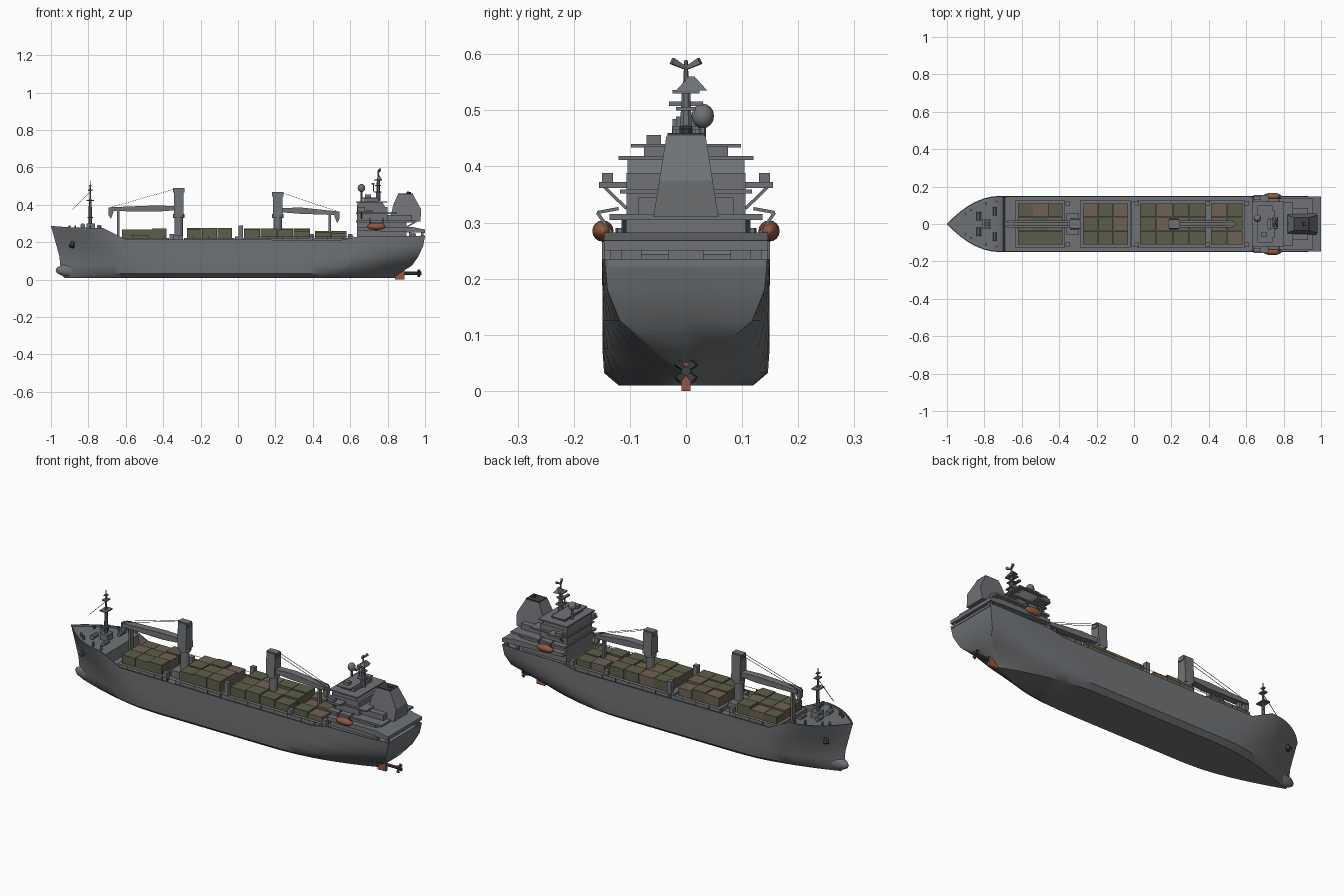
import bpy, bmesh, math, random
from mathutils import Vector

if "Cube" in bpy.data.objects:
    bpy.data.objects.remove(bpy.data.objects["Cube"])

random.seed(4)

def material(name, rgb):
    m = bpy.data.materials.new(name)
    m.diffuse_color = (*rgb, 1)
    m.use_nodes = True
    m.node_tree.nodes["Principled BSDF"].inputs["Base Color"].default_value = m.diffuse_color
    return m

GREY = material("hull_grey", (0.16, 0.17, 0.18))
DARK = material("dark_grey", (0.05, 0.05, 0.055))
OLIVE = material("cargo_olive", (0.11, 0.11, 0.07))
BROWN = material("cargo_brown", (0.16, 0.12, 0.09))
RUST = material("boat_rust", (0.28, 0.10, 0.05))

def make(name, verts, faces, mat=GREY, smooth=False):
    me = bpy.data.meshes.new(name)
    me.from_pydata([tuple(v) for v in verts], [], faces)
    bm = bmesh.new()
    bm.from_mesh(me)
    bmesh.ops.remove_doubles(bm, verts=bm.verts, dist=1e-5)
    bmesh.ops.recalc_face_normals(bm, faces=bm.faces)
    bm.to_mesh(me)
    bm.free()
    me.materials.append(mat)
    ob = bpy.data.objects.new(name, me)
    bpy.context.collection.objects.link(ob)
    if smooth:
        bpy.ops.object.select_all(action='DESELECT')
        ob.select_set(True)
        bpy.context.view_layer.objects.active = ob
        bpy.ops.object.shade_smooth_by_angle(angle=math.radians(35))
    return ob

def prism(name, profile, y0, y1, mat=GREY, top=1.0):
    """Side profile (x, z) extruded across y; top narrows the highest points."""
    n, zs = len(profile), [p[1] for p in profile]
    lo, hi, c = min(zs), max(zs), (y0 + y1) / 2
    w = lambda y, z: c + (y - c) * (1 + (top - 1) * (z - lo) / (hi - lo))
    v = [(x, w(y, z), z) for y in (y0, y1) for x, z in profile]
    f = [tuple(range(n)), tuple(range(n, 2 * n))]
    f += [(i, (i + 1) % n, n + (i + 1) % n, n + i) for i in range(n)]
    return make(name, v, f, mat)

def box(name, x0, x1, y0, y1, z0, z1, mat=GREY, top=1.0):
    return prism(name, [(x0, z0), (x1, z0), (x1, z1), (x0, z1)], y0, y1, mat, top)

def rod(name, p, q, r, mat=GREY, sides=6, r2=None):
    p, q = Vector(p), Vector(q)
    rot = (q - p).to_track_quat('Z', 'Y')
    v = []
    for c, rad in ((p, r), (q, r if r2 is None else r2)):
        for i in range(sides):
            a = 2 * math.pi * (i + 0.5) / sides
            v.append(c + rot @ Vector((rad * math.cos(a), rad * math.sin(a), 0)))
    f = [tuple(range(sides)), tuple(range(sides, 2 * sides))]
    f += [(i, (i + 1) % sides, sides + (i + 1) % sides, sides + i) for i in range(sides)]
    return make(name, v, f, mat)

def ball(name, c, r, mat=GREY, seg=12):
    bpy.ops.mesh.primitive_uv_sphere_add(segments=seg, ring_count=8, location=c)
    ob = bpy.context.object
    ob.name, ob.scale = name, r
    ob.data.materials.append(mat)
    bpy.ops.object.shade_smooth_by_angle(angle=math.radians(40))
    return ob

# Hull: waterlines (z, bow x, entrance, power, stern x, run, half width, transom half width)
LEVELS = [(0.01, -0.93, 0.50, 1.6, 0.84, 0.55, 0.120, 0.004),
          (0.032, -0.945, 0.48, 1.6, 0.86, 0.50, 0.146, 0.008),
          (0.075, -0.95, 0.45, 1.7, 0.93, 0.42, 0.149, 0.06),
          (0.125, -0.955, 0.42, 1.7, 0.965, 0.32, 0.149, 0.118),
          (0.18, -0.97, 0.36, 1.8, 0.99, 0.25, 0.149, 0.140),
          (None, -1.0, 0.28, 2.0, 1.0, 0.15, 0.150, 0.145)]
SHEER = [(-1, .287), (-.9, .28), (-.72, .275), (-.6, .216), (.55, .212), (.64, .23), (1, .235)]
STATIONS = [-1, -.985, -.96, -.93, -.89, -.85, -.8, -.76, -.72, -.70, -.69, -.65, -.6, -.52, -.4,
            -.2, 0, .2, .35, .45, .55, .63, .64, .7, .77, .84, .9, .95, .98, 1]

def sheer(x):
    for (a, za), (b, zb) in zip(SHEER, SHEER[1:]):
        if x <= b:
            return za + (zb - za) * (x - a) / (b - a)
    return SHEER[-1][1]

def section(sx, close=False):
    u, pts = (sx + 1) / 2, []
    for z, bow, ent, power, stern, run, hw, tr in LEVELS:
        x = bow + u * (stern - bow)
        y = hw * (1 - (1 - min(1, (x - bow) / ent)) ** power)
        s = max(0, (x - stern + run) / run)
        y = min(y, tr + (hw - tr) * (1 - s * s))
        pts.append((x, 0 if close else y, sheer(x) if z is None else z))
    x, y, z = pts[-1]
    yi = max(0, y - 0.006)
    deck = z - 0.01 if x <= -0.695 else (0.2 if x < 0.635 else 0.222)
    return [(pts[0][0], 0, 0.01)] + pts + [(x, yi, z), (x, yi, deck), (x, 0, deck)]

rows = [section(s) for s in STATIONS] + [section(1, True)]
n = len(rows[0])
faces = [(i * n + j, i * n + j + 1, (i + 1) * n + j + 1, (i + 1) * n + j)
         for i in range(len(rows) - 1) for j in range(n - 1)]
half = [v for r in rows for v in r]
both = half + [(x, -y, z) for x, y, z in half]
make("hull", both, faces + [tuple(k + len(half) for k in reversed(f)) for f in faces], GREY, True)
ball("bow_bulb", (-0.875, 0, 0.05), (0.1, 0.03, 0.038))

# Rudder and propeller
box("rudder", 0.84, 0.89, -0.008, 0.008, 0.0, 0.07, RUST)
rod("propeller_shaft", (0.8, 0, 0.035), (0.98, 0, 0.035), 0.009, DARK)
for i in range(4):
    a = math.pi * (i + 0.5) / 2
    rod("propeller_blade", (0.962, 0, 0.035),
        (0.968, 0.022 * math.sin(a), 0.035 + 0.022 * math.cos(a)), 0.005, DARK, 4, 0.009)

# Hatch coamings and cargo stacks (x0, x1, top, columns)
for x0, x1, top, cols in [(-.62, -.38, .268, 3), (-.275, -.03, .272, 3), (.03, .385, .268, 4), (.41, .58, .256, 2)]:
    box("hatch_coaming", x0 - .015, x1 + .01, -.125, .125, .195, .222)
    step, yw = (x1 - x0) / cols, 0.22 / 3
    for i in range(cols):
        for j in range(3):
            a, b = x0 + i * step, -0.11 + j * yw
            box("cargo_block", a + .001, a + step - .001, b + .001, b + yw - .001, .22,
                top + random.choice((0, 0, .005, -.008)), random.choice((OLIVE, OLIVE, BROWN)))

# Deck houses and posts between hatches, side walkway fittings
for x in (-.33, .21):
    box("crane_house", x - .03, x + .035, -.06, .06, .195, .235)
for x in (-.355, .015, .395, .6):
    for s in (-1, 1):
        box("hatch_post", x - .012, x + .012, s * .11 - .012, s * .11 + .012, .195, .29 if x == .015 else .245)
box("hatch_bridge", -.015, .02, -.12, .12, .195, .23)
for s in (-1, 1):
    for i in range(15):
        x = -.56 + i * .08
        rod("rail_post", (x, s * .146, .205), (x, s * .146, .235), .0016, GREY, 4)
    rod("side_rail", (-.58, s * .146, .234), (.62, s * .146, .232), .0012, GREY, 4)

# Deck cranes (pedestal x, top z, boom tip x, boom root z, tip z)
for x, top, tip, zr, zt in [(-.317, .485, -.68, .383, .375), (.213, .465, .53, .372, .353)]:
    d = 1 if tip > x else -1
    rod("crane_pedestal", (x, 0, .2), (x, 0, .345), .023, GREY, 12)
    rod("crane_collar", (x, 0, .33), (x, 0, .35), .031, GREY, 12)
    box("crane_tower", x - .026, x + .026, -.03, .03, .345, top, GREY, .8)
    box("crane_head", x - .03, x + .03, -.018, .018, top - .02, top + .004)
    root = x + d * .02
    prism("crane_boom", [(root, zr - .012), (root + d * .1, zr - .02), (tip, zt - .008),
                         (tip, zt + .012), (root + d * .1, zr + .014), (root, zr + .01)], -.02, .02, GREY)
    prism("boom_tip", [(tip - d * .02, zt + .014), (tip + d * .012, zt + .01), (tip + d * .012, zt - .03),
                       (tip, zt - .05), (tip - d * .012, zt - .02)], -.012, .012)
    for s in (-1, 1):
        rod("crane_cable", (x + d * .02, s * .01, top), (tip, s * .01, zt + .012), .0012, DARK, 4)
    box("boom_rest", tip - d * .04 - .006, tip - d * .04 + .006, -.012, .012, .2, zt - .008)

# Forecastle: mast, stay, winches, bollards and anchors
rod("foremast", (-.79, 0, .26), (-.79, 0, .43), .011, GREY, 8, .008)
rod("foremast_top", (-.79, 0, .43), (-.79, 0, .53), .006, GREY, 6, .002)
for z, w in ((.33, .02), (.42, .028), (.475, .018), (.5, .01)):
    box("foremast_platform", -.79 - w * .7, -.79 + w * .7, -w, w, z, z + .006)
rod("forestay", (-.79, 0, .47), (-.885, 0, .375), .0015, DARK, 4)
box("foremast_base", -.81, -.765, -.025, .025, .26, .3)
for s in (-1, 1):
    rod("anchor_winch", (-.83, s * .02, .288), (-.83, s * .065, .288), .013, GREY, 8)
    rod("mooring_winch", (-.745, s * .045, .283), (-.745, s * .09, .283), .011, GREY, 8)
    for x, y in ((-.9, .055), (-.87, .075), (-.79, .11), (-.735, .12)):
        rod("bollard", (x, s * y, .26), (x, s * y, .29), .006, GREY, 6)
    rod("anchor", (-.875, s * .05, .22), (-.89, s * .072, .175), .008, DARK, 6, .015)

# Superstructure decks
box("poop_house", .635, .9, -.115, .115, .215, .31)
prism("boat_deck", [(.635, .263), (1.0, .25), (1.0, .268), (.93, .282), (.635, .282)], -.146, .146)
box("upper_deck", .63, .955, -.136, .136, .305, .315)
box("aft_house", .8, .93, -.085, .085, .31, .345)
box("accommodation", .637, .8, -.106, .106, .31, .388)
box("cabin_deck", .632, .85, -.118, .118, .352, .359)
prism("bridge", [(.635, .385), (.79, .385), (.77, .415), (.64, .415)], -.104, .104)
box("bridge_roof", .63, .8, -.12, .12, .412, .419)
box("top_house", .67, .75, -.075, .075, .418, .436)
box("roof_platform", .66, .74, -.098, .098, .434, .44)
box("roof_locker", .68, .71, -.07, -.045, .44, .456)
for s in (-1, 1):
    box("bridge_wing", .64, .72, *sorted((s * .1, s * .155)), .362, .372)
    box("wing_wall", .64, .68, *sorted((s * .13, s * .15)), .37, .388)
    rod("wing_brace", (.66, s * .106, .325), (.66, s * .145, .363), .004, GREY, 4)
    for x in (.92, .985):
        box("stern_pillar", x - .007, x + .007, s * .125 - .01, s * .125 + .01, .22, .26)
    rod("stern_winch", (.94, s * .03, .238), (.94, s * .08, .238), .013, GREY, 8)
    rod("stern_ladder", (.9, s * .11, .28), (.95, s * .11, .31), .005, GREY, 4)
    # Lifeboats on davits
    ball("lifeboat", (.74, s * .148, .285), (.05, .019, .019), RUST)
    for x in (.705, .775):
        rod("davit", (x, s * .125, .27), (x, s * .158, .318), .004, GREY, 4)
        rod("davit_arm", (x, s * .158, .318), (x, s * .12, .325), .004, GREY, 4)

# Funnel
prism("funnel", [(.81, .31), (.975, .31), (.98, .375), (.935, .455), (.855, .455), (.83, .4)],
      -.058, .058, GREY, .6)
box("funnel_cap", .855, .935, -.033, .033, .45, .46, DARK)
rod("exhaust_pipe", (.91, 0, .45), (.915, 0, .47), .013, DARK, 8)

# Main mast, radars and satellite dome
rod("main_mast", (.75, 0, .42), (.75, 0, .54), .014, GREY, 8, .008)
rod("main_mast_top", (.75, 0, .53), (.75, 0, .59), .006, GREY, 6, .003)
for z, w in ((.465, .022), (.5, .018), (.53, .024)):
    box("mast_platform", .75 - w, .75 + w * .8, -w, w, z, z + .006)
prism("mast_bracket", [(.74, .535), (.77, .535), (.755, .56)], -.018, .038, GREY, .2)
box("radar_scanner", .715, .73, -.03, .03, .508, .516)
rod("radar_post", (.725, 0, .47), (.725, 0, .51), .004)
for s in (-1, 1):
    rod("mast_antenna", (.75, 0, .575), (.76, s * .025, .588), .004, GREY, 4, .008)
rod("dome_post", (.66, .03, .415), (.66, .03, .48), .006)
ball("satellite_dome", (.66, .03, .49), (.02, .02, .022))
